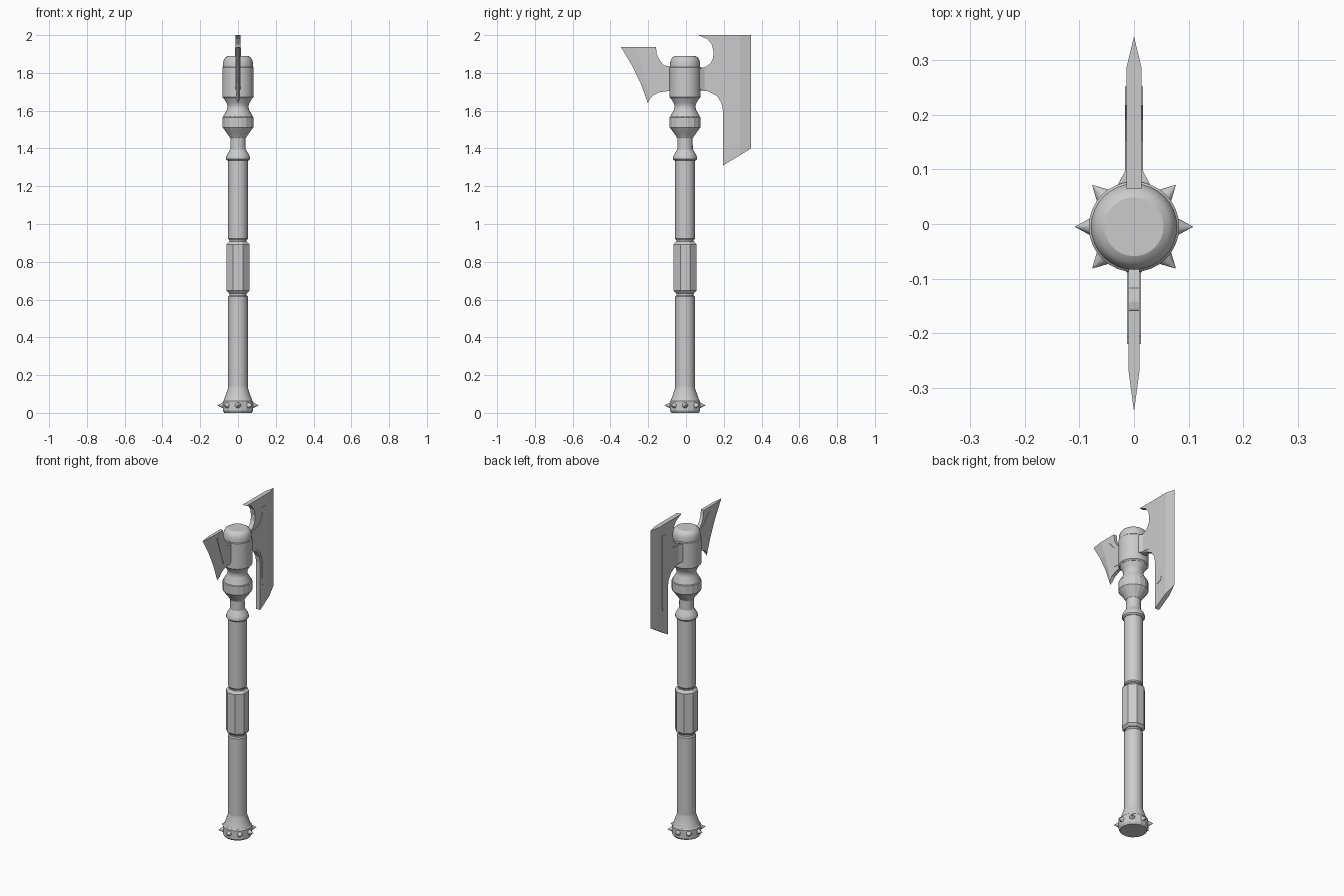
import bpy, bmesh, math
from mathutils import Matrix, Vector

if "Cube" in bpy.data.objects:
    bpy.data.objects.remove(bpy.data.objects["Cube"])

CY = -0.005  # shaft axis offset along y


def finish(bm, name, smooth=False):
    bmesh.ops.recalc_face_normals(bm, faces=bm.faces)
    me = bpy.data.meshes.new(name)
    bm.to_mesh(me)
    bm.free()
    ob = bpy.data.objects.new(name, me)
    bpy.context.collection.objects.link(ob)
    if smooth:
        bpy.ops.object.select_all(action='DESELECT')
        ob.select_set(True)
        bpy.context.view_layer.objects.active = ob
        bpy.ops.object.shade_smooth_by_angle(angle=math.radians(30))
    return ob


def lathe(name, profile, sides, smooth=True, turn=0.0):
    """Closed turned part from (radius, z) pairs."""
    bm = bmesh.new()
    rings = []
    for r, z in profile:
        ring = []
        for i in range(sides):
            a = 2 * math.pi * i / sides + turn
            ring.append(bm.verts.new((r * math.cos(a), CY + r * math.sin(a), z)))
        rings.append(ring)
    for lo, hi in zip(rings, rings[1:]):
        for i in range(sides):
            j = (i + 1) % sides
            bm.faces.new((lo[i], lo[j], hi[j], hi[i]))
    bm.faces.new(rings[0])
    bm.faces.new(rings[-1])
    return finish(bm, name, smooth)


def plate(name, outline, t, edge=()):
    """Flat (y, z) plate of half thickness t; its last points taper to a sharp edge at x = 0."""
    bm = bmesh.new()
    n, k = len(outline), len(edge)
    a, b = [[bm.verts.new((s * t, y, z)) for y, z in outline] for s in (1, -1)]
    bm.faces.new(a)
    bm.faces.new(b)
    rim = n - k + 1 if k else n
    for i in range(n):
        j = (i + 1) % n
        if not (k and n - k <= i < n - 1):
            bm.faces.new((a[i], a[j], b[j], b[i]))
    if k:
        e = [bm.verts.new((0, y, z)) for y, z in edge]
        for side in (a, b):
            s = side[n - k:]
            for i in range(k - 1):
                bm.faces.new((s[i], s[i + 1], e[i + 1], e[i]))
        bm.faces.new((a[n - k], b[n - k], e[0]))
        bm.faces.new((a[-1], b[-1], e[-1]))
    return finish(bm, name)


def socket(name, y0, y1, w0, w1, z0, z1):
    """Tapered block joining a blade to the head."""
    bm = bmesh.new()
    bmesh.ops.create_cube(bm, size=1)
    for v in bm.verts:
        outer = v.co.y > 0
        w, y = (w1, y1) if outer else (w0, y0)
        v.co = (math.copysign(w, v.co.x), y, z1 if v.co.z > 0 else z0)
    return finish(bm, name)


# Handle: pommel, shafts, grip and neck
R8, R16 = math.pi / 8, math.pi / 16
lathe("pommel_ring", [(0.074, 0.0), (0.082, 0.012), (0.082, 0.062), (0.076, 0.067)], 16, False, R16)
lathe("pommel_flare", [(0.078, 0.06), (0.072, 0.075), (0.053, 0.13), (0.052, 0.14)], 32)
lathe("lower_shaft", [(0.052, 0.12), (0.052, 0.615), (0.047, 0.622)], 32)
lathe("upper_shaft", [(0.047, 0.915), (0.052, 0.922), (0.052, 1.345)], 32)
lathe("grip_core", [(0.045, 0.60), (0.045, 0.93)], 32)
lathe("grip", [(0.052, 0.633), (0.066, 0.648), (0.066, 0.892), (0.052, 0.907)], 8, False, R8)
lathe("neck", [(0.055, 1.335), (0.063, 1.343), (0.063, 1.355), (0.058, 1.368),
               (0.041, 1.395), (0.040, 1.48)], 32)

# Collar and head
lathe("collar", [(0.042, 1.455), (0.052, 1.47), (0.083, 1.512), (0.083, 1.565), (0.070, 1.572)], 16, False, R16)
lathe("throat", [(0.078, 1.563), (0.076, 1.575), (0.058, 1.605), (0.055, 1.625),
                 (0.060, 1.64), (0.078, 1.67)], 32)
lathe("head", [(0.076, 1.665), (0.083, 1.672), (0.083, 1.828), (0.079, 1.832), (0.079, 1.855),
               (0.074, 1.872), (0.066, 1.883), (0.054, 1.89)], 32)

# Eight pommel spikes
bm = bmesh.new()
for i in range(8):
    a = i * math.pi / 4
    m = (Matrix.Translation((0, CY, 0.04)) @ Matrix.Rotation(a, 4, 'Z')
         @ Matrix.Translation((0.09, 0, 0)) @ Matrix.Rotation(math.pi / 2, 4, 'Y'))
    bmesh.ops.create_cone(bm, cap_ends=True, segments=12, radius1=0.02, radius2=0.0005,
                          depth=0.036, matrix=m)
finish(bm, "pommel_spikes", True)

# Large blade, with cutting edge on +y
plate("large_blade",
      [(0.196, 1.31), (0.196, 1.60), (0.188, 1.64), (0.165, 1.677), (0.117, 1.703), (0.05, 1.708),
       (0.05, 1.825), (0.10, 1.83), (0.128, 1.848), (0.143, 1.875), (0.146, 1.91), (0.137, 1.95),
       (0.112, 1.98), (0.064, 2.0), (0.286, 2.0), (0.286, 1.364)],
      0.014, [(0.344, 2.0), (0.344, 1.40)])
plate("large_blade_panel",
      [(0.07, 1.72), (0.14, 1.708), (0.19, 1.67), (0.212, 1.61), (0.217, 1.455), (0.245, 1.47),
       (0.252, 1.49), (0.252, 1.935), (0.217, 1.935), (0.215, 1.89), (0.19, 1.85), (0.15, 1.828),
       (0.07, 1.815)], 0.0165)
socket("large_blade_socket", 0.06, 0.102, 0.036, 0.014, 1.712, 1.822)

# Small blade, with cutting edge on -y
plate("small_blade",
      [(-0.159, 1.936), (-0.155, 1.90), (-0.143, 1.872), (-0.117, 1.84), (-0.06, 1.83),
       (-0.06, 1.708), (-0.138, 1.698), (-0.175, 1.68), (-0.192, 1.66),
       (-0.21, 1.74), (-0.238, 1.84), (-0.27, 1.936)],
      0.010, [(-0.202, 1.64), (-0.238, 1.74), (-0.286, 1.84), (-0.344, 1.936)])
plate("small_blade_panel",
      [(-0.07, 1.815), (-0.13, 1.828), (-0.165, 1.858), (-0.205, 1.905), (-0.22, 1.905),
       (-0.158, 1.728), (-0.07, 1.722)], 0.0125)
socket("small_blade_socket", -0.065, -0.10, 0.018, 0.010, 1.712, 1.822)
